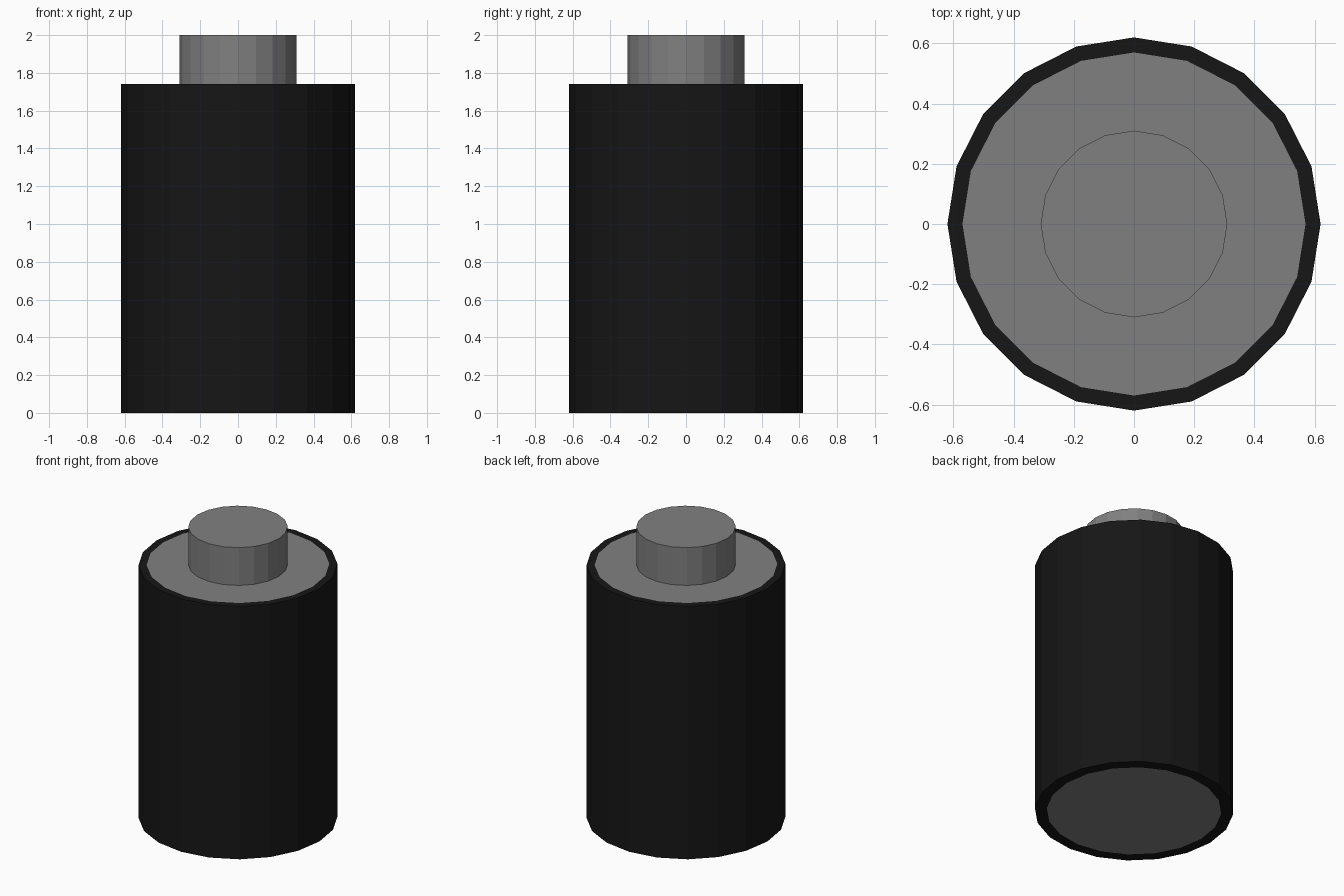
import bpy, bmesh
from math import cos, sin, tau

if "Cube" in bpy.data.objects:
    bpy.data.objects.remove(bpy.data.objects["Cube"])

SIDES = 20


def material(name, value):
    mat = bpy.data.materials.new(name)
    mat.diffuse_color = (value, value, value, 1)
    mat.use_nodes = True
    mat.node_tree.nodes["Principled BSDF"].inputs["Base Color"].default_value = mat.diffuse_color
    return mat


def lathe(name, profile, mat=None):
    """Spin (radius, z) points into a closed faceted solid with flat end caps."""
    bm = bmesh.new()
    rings = [[bm.verts.new((r * cos(tau * i / SIDES), r * sin(tau * i / SIDES), z))
              for i in range(SIDES)] for r, z in profile]
    for a, b in zip(rings, rings[1:]):
        for i in range(SIDES):
            j = (i + 1) % SIDES
            bm.faces.new((a[i], a[j], b[j], b[i]))
    bm.faces.new(rings[0][::-1])
    bm.faces.new(rings[-1])
    bmesh.ops.recalc_face_normals(bm, faces=bm.faces)
    mesh = bpy.data.meshes.new(name)
    bm.to_mesh(mesh)
    bm.free()
    obj = bpy.data.objects.new(name, mesh)
    bpy.context.collection.objects.link(obj)
    if mat:
        mesh.materials.append(mat)
    return obj


black = material("black_casing", 0.008)
grey = material("grey_metal", 0.216)

# Battery body: black sleeve and end rims, grey inset end discs
body = lathe("battery_body", [(0.545, 0), (0.62, 0), (0.62, 1.74), (0.57, 1.74)], black)
body.data.materials.append(grey)
for face in body.data.polygons:
    if len(face.vertices) == SIDES:
        face.material_index = 1

# Positive terminal button on top
lathe("top_terminal", [(0.31, 1.74), (0.31, 2.0)], grey)
